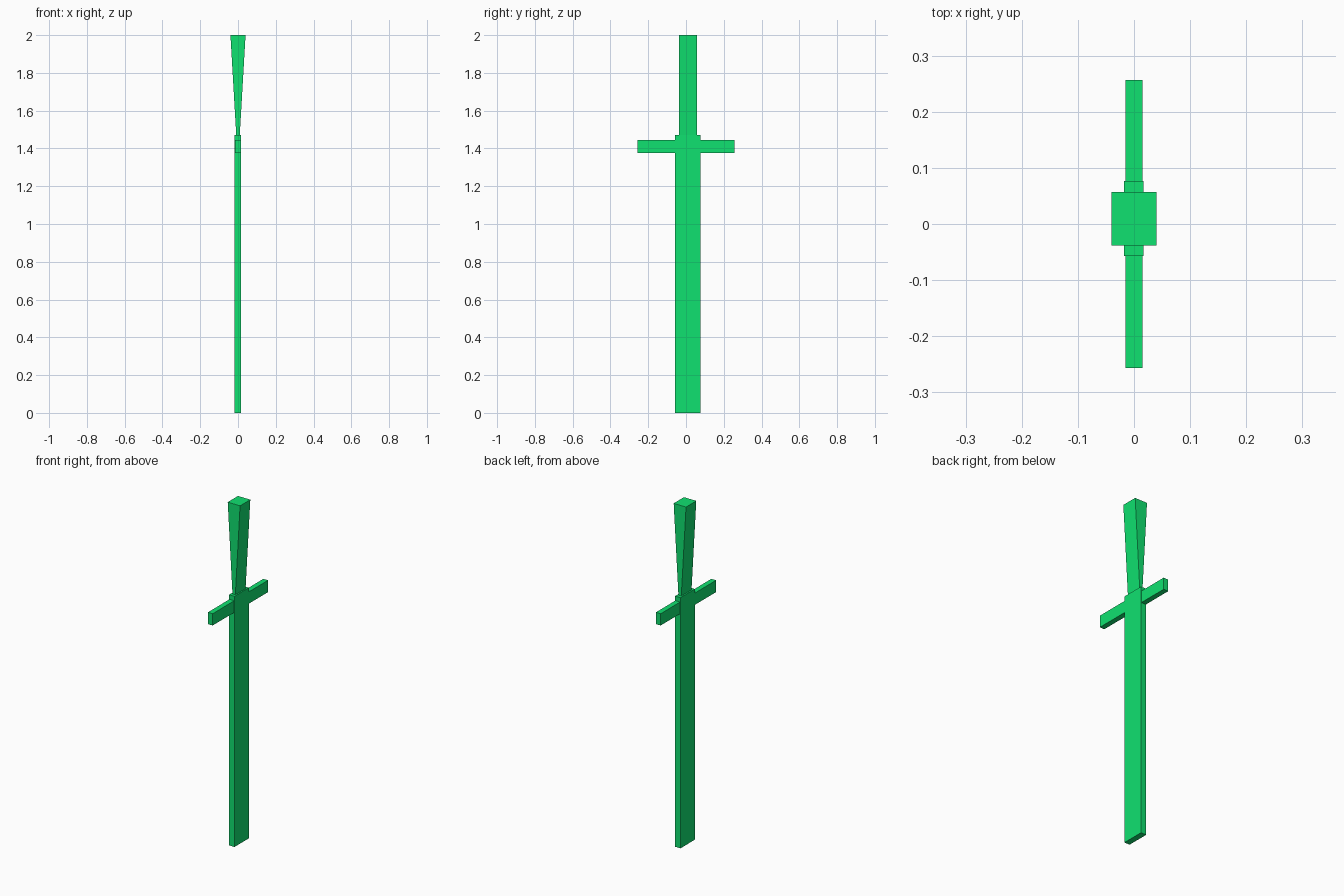
import bpy, bmesh

if "Cube" in bpy.data.objects:
    bpy.data.objects.remove(bpy.data.objects["Cube"])

green = bpy.data.materials.new("green")
green.diffuse_color = (0.005, 0.75, 0.16, 1)
green.use_nodes = True
green.node_tree.nodes["Principled BSDF"].inputs["Base Color"].default_value = green.diffuse_color


def tapered_box(name, y_range, z_range, x_bottom, x_top):
    """Box with separate x ranges for its bottom and top faces."""
    bm = bmesh.new()
    bmesh.ops.create_cube(bm, size=1)
    for v in bm.verts:
        xs = x_top if v.co.z > 0 else x_bottom
        v.co = (xs[v.co.x > 0], y_range[v.co.y > 0], z_range[v.co.z > 0])
    mesh = bpy.data.meshes.new(name)
    bm.to_mesh(mesh)
    bm.free()
    mesh.materials.append(green)
    obj = bpy.data.objects.new(name, mesh)
    bpy.context.collection.objects.link(obj)
    return obj


# Long flat blade, slightly off-centre
blade_x = (-0.018, 0.017)
tapered_box("blade", (-0.057, 0.077), (0, 1.47), blade_x, blade_x)

# Crossguard
guard_x = (-0.0155, 0.0155)
tapered_box("crossguard", (-0.257, 0.257), (1.375, 1.444), guard_x, guard_x)

# Grip flaring towards the top
tapered_box("grip", (-0.038, 0.057), (1.465, 2.0), (-0.009, 0.009), (-0.04, 0.04))
